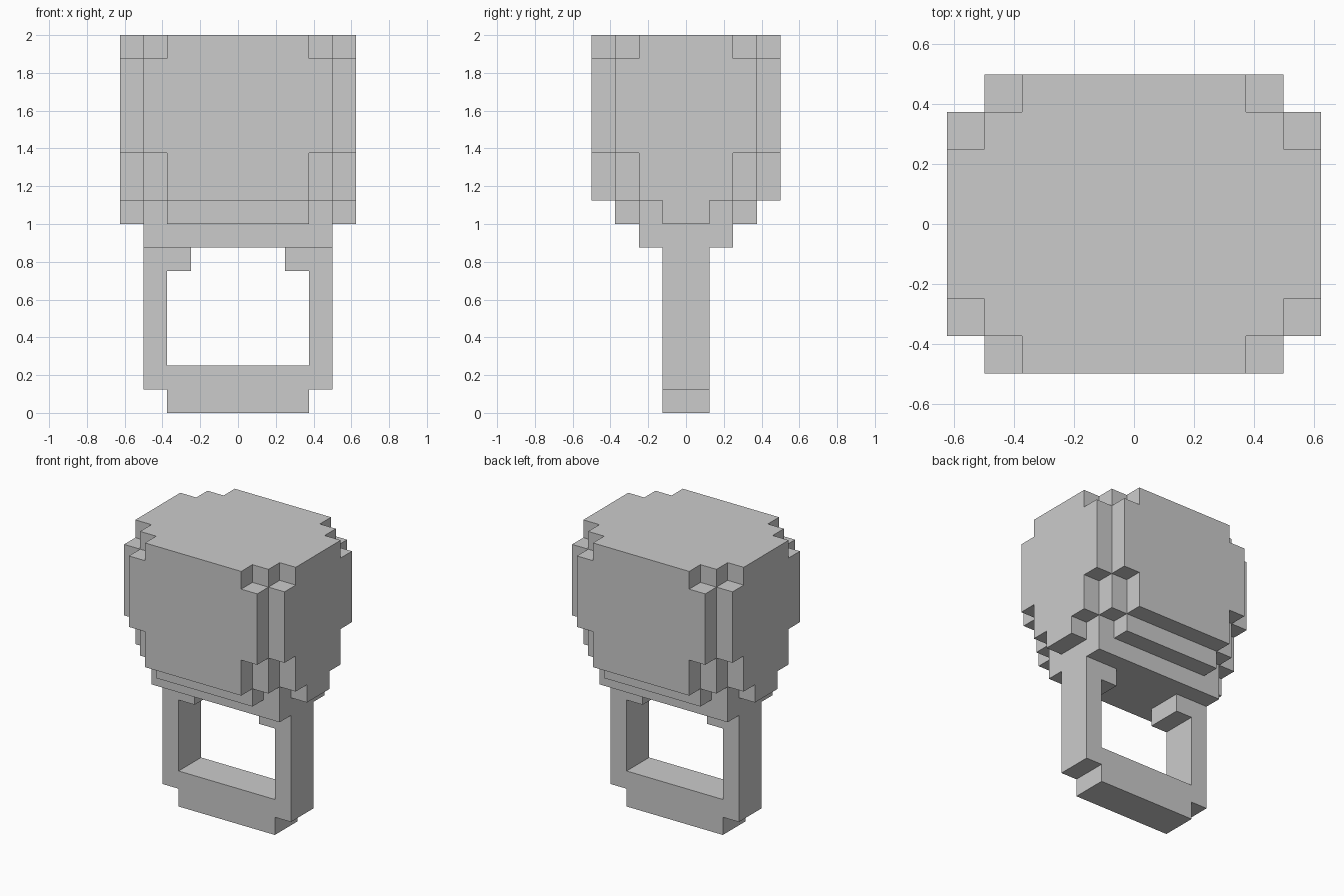
import bpy, bmesh
from itertools import product
from mathutils import Vector

if "Cube" in bpy.data.objects:
    bpy.data.objects.remove(bpy.data.objects["Cube"])

U = 0.125  # size of one block


def slab(hx, hy, z0, z1):
    """Blocks of a centred slab: half width, half depth, bottom, top (in blocks)."""
    return set(product(range(-hx, hx), range(-hy, hy), range(z0, z1)))


def stepped(outline, z0, z1):
    """Union of centred slabs giving a stepped-corner layer."""
    return set().union(*(slab(hx, hy, z0, z1) for hx, hy in outline))


# Head: blocky bulb with chamfer-like stepped corners, tapering to the handle
narrow = [(5, 2), (4, 3), (3, 4)]
wide = [(5, 3), (4, 4)]
head = (stepped(narrow, 15, 16) | stepped(wide, 11, 15) | stepped(narrow, 9, 11)
        | stepped([(5, 1), (4, 2), (3, 3)], 8, 9) | slab(4, 2, 7, 8))

# Handle: flat loop with a stepped opening
handle = (slab(4, 1, 1, 7) | slab(3, 1, 0, 1)) - slab(3, 1, 2, 6) - slab(2, 1, 6, 7)

solid = head | handle


def skin(name, cells):
    """Make a mesh from the outside faces of a set of blocks."""
    bm = bmesh.new()
    for c in cells:
        for axis, side in product(range(3), (-1, 1)):
            n = [0, 0, 0]
            n[axis] = side
            if tuple(a + b for a, b in zip(c, n)) in solid:
                continue
            u, v = Vector((0, 0, 0)), Vector((0, 0, 0))
            u[(axis + 1) % 3] = v[(axis + 2) % 3] = 0.5
            if side < 0:
                u, v = v, u
            mid = Vector(c) + Vector((0.5, 0.5, 0.5)) + Vector(n) * 0.5
            corners = (mid - u - v, mid + u - v, mid + u + v, mid - u + v)
            bm.faces.new([bm.verts.new(p * U) for p in corners])
    bmesh.ops.remove_doubles(bm, verts=bm.verts, dist=0.001)
    # merge flat areas into single faces
    bmesh.ops.dissolve_limit(bm, angle_limit=0.01, verts=bm.verts, edges=bm.edges)
    me = bpy.data.meshes.new(name)
    bm.to_mesh(me)
    bm.free()
    ob = bpy.data.objects.new(name, me)
    bpy.context.collection.objects.link(ob)


skin("head", head)
skin("handle_loop", handle)
